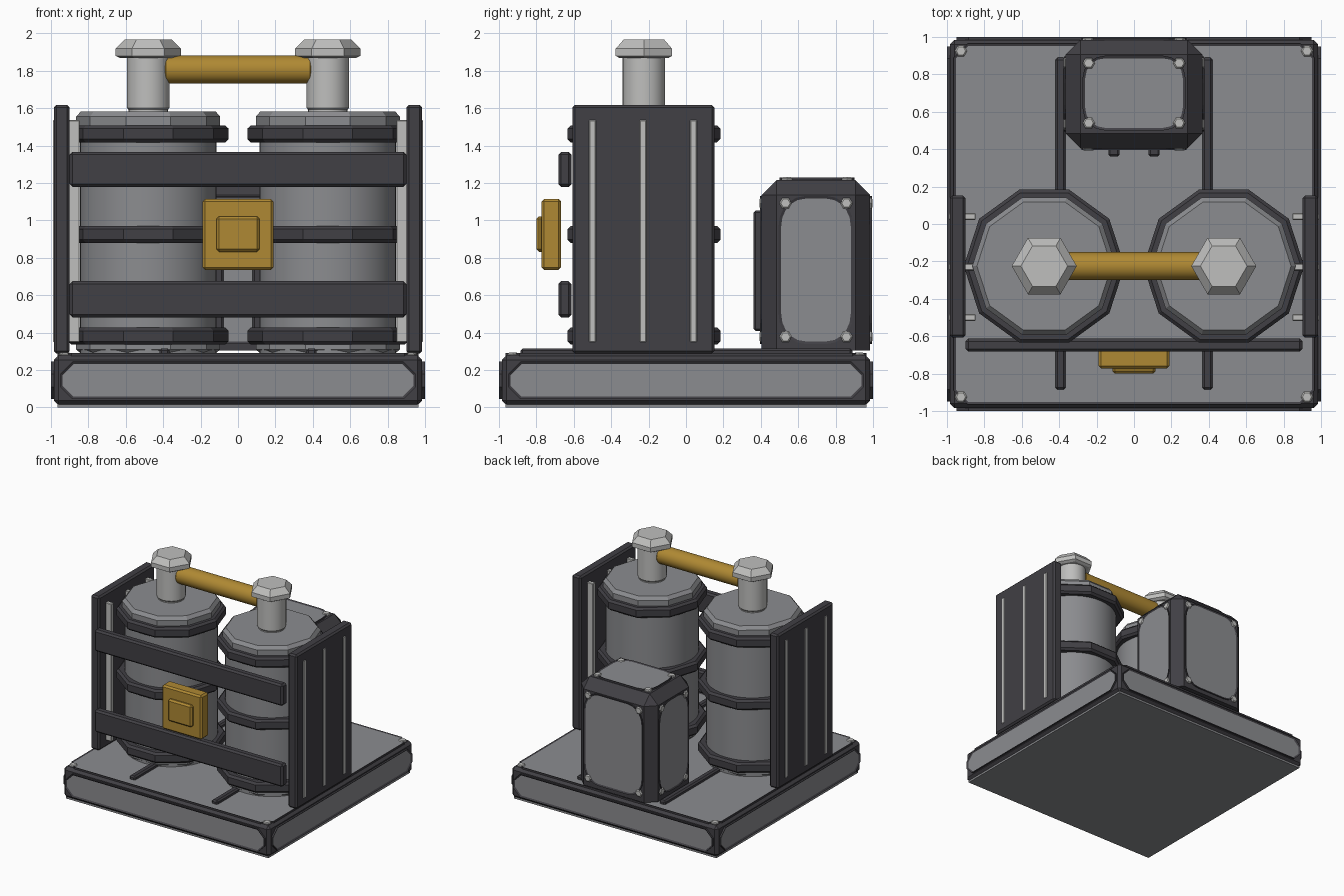
import bpy, bmesh, math
from mathutils import Matrix, Vector

if "Cube" in bpy.data.objects:
    bpy.data.objects.remove(bpy.data.objects["Cube"])


def material(name, rgb):
    m = bpy.data.materials.new(name)
    m.diffuse_color = (*rgb, 1)
    m.use_nodes = True
    m.node_tree.nodes["Principled BSDF"].inputs["Base Color"].default_value = m.diffuse_color
    return m


DARK = material("dark frame", (0.052, 0.050, 0.058))
GREY = material("grey panel", (0.26, 0.264, 0.277))
LIGHT = material("light metal", (0.52, 0.52, 0.51))
GOLD = material("gold paint", (0.43, 0.25, 0.033))


def finish(name, bm, mats, smooth=False):
    bmesh.ops.recalc_face_normals(bm, faces=bm.faces)
    me = bpy.data.meshes.new(name)
    bm.to_mesh(me)
    bm.free()
    ob = bpy.data.objects.new(name, me)
    bpy.context.collection.objects.link(ob)
    for m in mats:
        me.materials.append(m)
    if smooth:
        bpy.ops.object.select_all(action='DESELECT')
        ob.select_set(True)
        bpy.context.view_layer.objects.active = ob
        bpy.ops.object.shade_smooth_by_angle(angle=math.radians(30))
    return ob


def box(name, lo, hi, mat, bevel=0.015, keep_bottom=False):
    """Chamfered box between two corners."""
    lo, hi = Vector(lo), Vector(hi)
    bm = bmesh.new()
    bmesh.ops.create_cube(bm, size=1, matrix=Matrix.Translation((lo + hi) / 2)
                          @ Matrix.Diagonal((*(hi - lo), 1)))
    if bevel:
        edges = [e for e in bm.edges if not keep_bottom
                 or max(v.co.z for v in e.verts) > lo.z + 0.01]
        bmesh.ops.bevel(bm, geom=edges, offset=bevel, segments=1,
                        affect='EDGES', clamp_overlap=True)
    return finish(name, bm, [mat])


def lathe(name, profile, sides, place, mat, smooth=False):
    """Capped solid of revolution from (radius, height) pairs."""
    bm = bmesh.new()
    rings = [[bm.verts.new(place @ Vector((r * math.cos(2 * math.pi * i / sides),
                                           r * math.sin(2 * math.pi * i / sides), z)))
              for i in range(sides)] for r, z in profile]
    for a, b in zip(rings, rings[1:]):
        for i in range(sides):
            j = (i + 1) % sides
            bm.faces.new((a[i], a[j], b[j], b[i]))
    bm.faces.new(rings[0])
    bm.faces.new(rings[-1])
    return finish(name, bm, [mat], smooth)


def facing(centre, normal):
    """Placement whose local z points along the normal."""
    n = Vector(normal)
    up = Vector((0, 1, 0)) if abs(n.z) > 0.5 else Vector((0, 0, 1))
    m = Matrix((up.cross(n), up, n)).transposed().to_4x4()
    return Matrix.Translation(centre) @ m


def panel(name, place, w, h, rx, ry, steps, depth, rim, sink):
    """Dark framed plate with a sunken grey face; corners are cut or rounded."""
    bm = bmesh.new()
    verts = []
    for k, (sx, sy) in enumerate(((1, 1), (-1, 1), (-1, -1), (1, -1))):
        for s in range(steps + 1):
            a = math.pi / 2 * (k + s / steps)
            verts.append(bm.verts.new((sx * (w / 2 - rx) + rx * math.cos(a),
                                       sy * (h / 2 - ry) + ry * math.sin(a), -depth)))
    back = bm.faces.new(verts)
    ext = bmesh.ops.extrude_face_region(bm, geom=[back], use_keep_orig=True)
    front = next(g for g in ext['geom'] if isinstance(g, bmesh.types.BMFace))
    bmesh.ops.translate(bm, vec=(0, 0, depth), verts=front.verts)
    bmesh.ops.recalc_face_normals(bm, faces=bm.faces)
    bmesh.ops.inset_region(bm, faces=[front], thickness=rim)
    bmesh.ops.translate(bm, vec=(0, 0, -sink), verts=front.verts)
    front.material_index = 1
    bm.transform(place)
    return finish(name, bm, [DARK, GREY])


def bolt(name, centre, normal, r=0.033):
    lathe(name, [(r, -0.01), (r, 0.006), (r * 0.75, 0.013)], 6,
          facing(centre, normal), LIGHT)


# Base slab with framed panels on the sides, top and underside
box("base_frame", (-0.985, -0.985, 0.012), (0.985, 0.985, 0.28), DARK, 0.025)
for n in ((1, 0, 0), (-1, 0, 0), (0, 1, 0), (0, -1, 0)):
    panel("base_side_panel", facing(Vector(n) + Vector((0, 0, 0.145)), n),
          1.90, 0.2, 0.065, 0.065, 1, 0.03, 0.014, 0.009)
panel("base_floor", facing((0, 0, 0.29), (0, 0, 1)),
      1.93, 1.93, 0.075, 0.075, 1, 0.03, 0.014, 0.004)
box("base_underside", (-0.965, -0.965, 0), (0.965, 0.965, 0.03), GREY, 0)
for sx in (-1, 1):
    for sy in (-1, 1):
        bolt("base_bolt", (sx * 0.925, sy * 0.925, 0.28), (0, 0, 1))

TANK_X, TANK_Y = 0.48, -0.225
for s in (-1, 1):
    # Floor rail
    box("floor_rail", (s * 0.393 - 0.028, -0.885, 0.27),
        (s * 0.393 + 0.028, 0.89, 0.316), DARK, 0.012)

    # Tank: round body, ten-sided caps and bands
    at = Matrix.Translation((s * TANK_X, TANK_Y, 0))
    lathe("tank_body", [(0.366, 0.29), (0.366, 1.53)], 40, at, GREY, True)
    lathe("tank_lid", [(0.385, 1.48), (0.385, 1.555), (0.36, 1.583)], 10, at, GREY)
    lathe("tank_foot", [(0.36, 0.288), (0.385, 0.31), (0.385, 0.36)], 10, at, GREY)
    for z in (0.382, 0.925, 1.463):
        lathe("tank_band", [(0.35, z - 0.045), (0.412, z - 0.045), (0.43, z - 0.028),
                            (0.43, z + 0.028), (0.412, z + 0.045), (0.35, z + 0.045)],
              10, at, DARK)

    # Valve stem and six-sided head
    lathe("valve_stem", [(0.105, 1.57), (0.105, 1.592), (0.114, 1.602), (0.114, 1.88)],
          28, at, LIGHT, True)
    lathe("valve_head", [(0.15, 1.868), (0.174, 1.88), (0.174, 1.918), (0.125, 1.967)],
          6, at, LIGHT)

    # Side plate with light strips running through it
    x0, x1 = sorted((s * 0.90, s * 0.985))
    box("side_plate", (x0, -0.608, 0.288), (x1, 0.152, 1.617), DARK, 0.014)
    x0, x1 = sorted((s * 0.847, s * 0.989))
    for y in (-0.5, -0.23, 0.04):
        box("side_strip", (x0, y - 0.018, 0.35), (x1, y + 0.018, 1.537), LIGHT, 0.004)

# Pipe joining the valves
lathe("top_pipe", [(0.06, -0.405), (0.075, -0.385), (0.075, 0.385), (0.06, 0.405)], 28,
      facing((0, TANK_Y, 1.807), (1, 0, 0)), GOLD, True)

# Front cross bars and control plate
for z0, z1 in ((0.482, 0.675), (1.18, 1.367)):
    box("front_bar", (-0.9, -0.682, z0), (0.9, -0.612, z1), DARK, 0.015)
box("control_plate", (-0.19, -0.772, 0.735), (0.19, -0.668, 1.115), GOLD, 0.014)
box("control_button", (-0.115, -0.8, 0.832), (0.115, -0.76, 1.022), GOLD, 0.014)

# Rear machine box
BOX_Y, BOX_Z = 0.695, 0.735
box("machine_box", (-0.367, 0.405, 0.305), (0.367, 0.985, 1.215), DARK, 0.08, True)
faces = (((0.375, BOX_Y, BOX_Z), (1, 0, 0), 0.40),
         ((-0.375, BOX_Y, BOX_Z), (-1, 0, 0), 0.40),
         ((0, 0.995, BOX_Z), (0, 1, 0), 0.56),
         ((0, 0.395, BOX_Z), (0, -1, 0), 0.56))
for centre, n, w in faces:
    panel("machine_side_panel", facing(centre, n), w, 0.79, 0.14, 0.16, 5,
          0.03, 0.014, 0.006)
    for u in (-1, 1):
        for v in (-1, 1):
            p = facing(Vector(centre) - 0.01 * Vector(n), n)
            bolt("machine_bolt", p @ Vector((u * (w / 2 - 0.037), v * 0.357, 0)), n)
panel("machine_top_panel", facing((0, 0.7, 1.23), (0, 0, 1)), 0.55, 0.40,
      0.12, 0.12, 4, 0.03, 0.014, 0.006)
for u in (-1, 1):
    for y in (0.54, 0.86):
        bolt("machine_top_bolt", (u * 0.242, y, 1.218), (0, 0, 1))
    # Vertical ribs on the front of the machine box
    box("machine_rib", (u * 0.107 - 0.03, 0.362, 0.41),
        (u * 0.107 + 0.03, 0.42, 1.053), DARK, 0.01)
